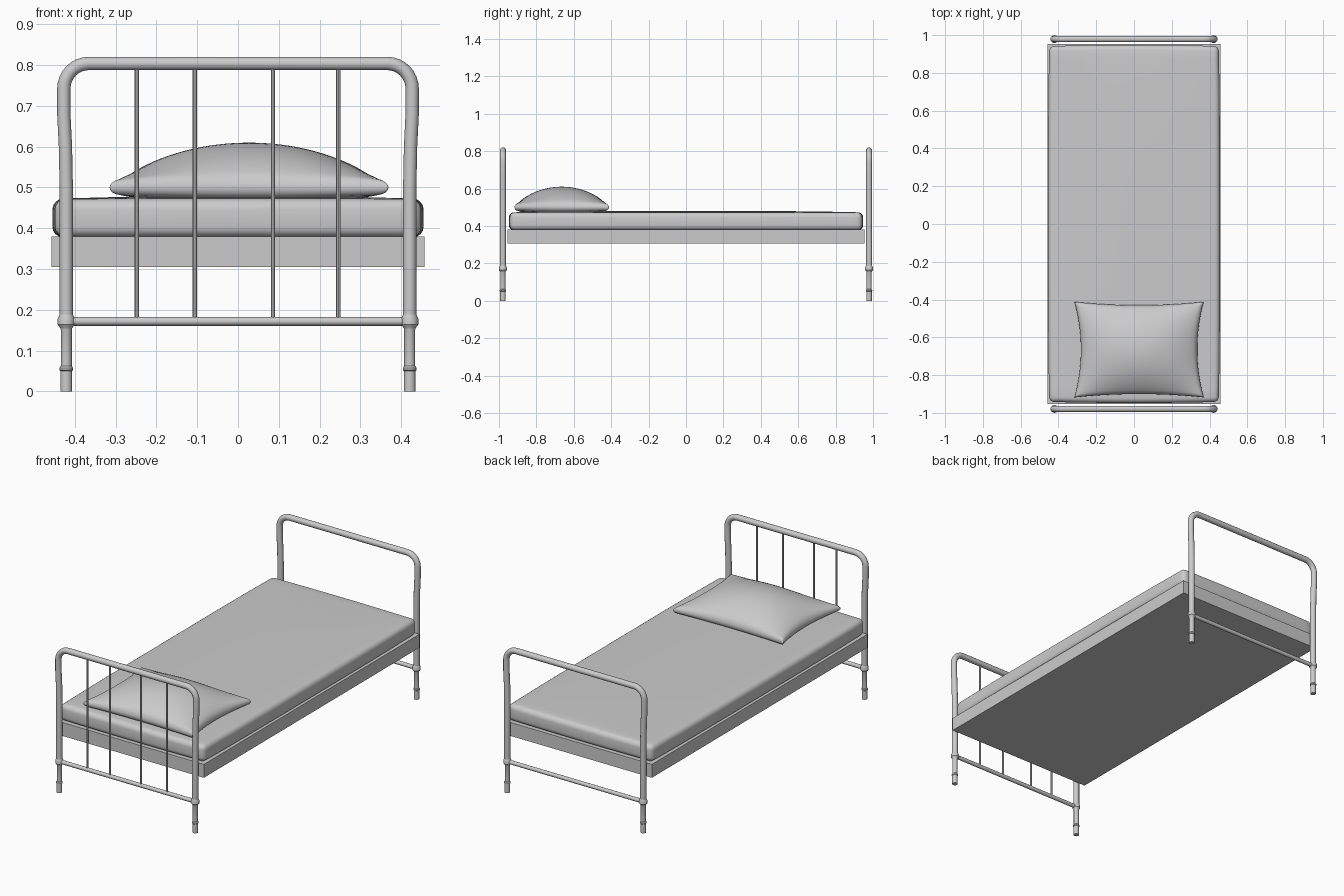
import bpy, bmesh
from math import sin, cos, pi, sqrt

if "Cube" in bpy.data.objects:
    bpy.data.objects.remove(bpy.data.objects["Cube"])

END_Y = 0.979      # centre line of the tube frames
POST_X = 0.421


def finish(name, bm, angle=0.7):
    bmesh.ops.recalc_face_normals(bm, faces=bm.faces)
    me = bpy.data.meshes.new(name)
    bm.to_mesh(me)
    bm.free()
    ob = bpy.data.objects.new(name, me)
    bpy.context.collection.objects.link(ob)
    select(ob)
    bpy.ops.object.shade_smooth_by_angle(angle=angle)
    return ob


def select(ob):
    bpy.ops.object.select_all(action='DESELECT')
    ob.select_set(True)
    bpy.context.view_layer.objects.active = ob


def tube(name, pts, radius, res=4):
    cu = bpy.data.curves.new(name, 'CURVE')
    cu.dimensions = '3D'
    cu.bevel_depth = radius
    cu.bevel_resolution = res
    cu.use_fill_caps = True
    sp = cu.splines.new('POLY')
    sp.points.add(len(pts) - 1)
    for p, co in zip(sp.points, pts):
        p.co = (*co, 1)
    ob = bpy.data.objects.new(name, cu)
    bpy.context.collection.objects.link(ob)
    select(ob)
    bpy.ops.object.convert(target='MESH')
    bpy.ops.object.shade_smooth_by_angle(angle=0.7)
    return bpy.context.object


def lathe(name, profile, x, y, n=16):
    bm = bmesh.new()
    rings = [[bm.verts.new((x + r * cos(2 * pi * i / n), y + r * sin(2 * pi * i / n), z))
              for i in range(n)] for r, z in profile]
    for a, b in zip(rings, rings[1:]):
        for i in range(n):
            j = (i + 1) % n
            bm.faces.new((a[i], a[j], b[j], b[i]))
    bm.faces.new(rings[0])
    bm.faces.new(rings[-1])
    return finish(name, bm, 0.5)


# Bent tube hoops, with a slight outward flare before the rounded corners
half = [(POST_X, 0.18), (POST_X, 0.5), (POST_X + 0.002, 0.6), (POST_X + 0.006, 0.68)]
half += [(0.366 + 0.061 * cos(a), 0.742 + 0.062 * sin(a)) for a in [i * pi / 16 for i in range(9)]]
outline = half + [(-x, z) for x, z in reversed(half)]

# Turned leg: foot, ring, shaft, collar
leg = [(0.0145, 0), (0.0145, 0.05), (0.017, 0.052), (0.017, 0.058), (0.0135, 0.062),
       (0.0135, 0.152), (0.015, 0.156), (0.021, 0.164), (0.021, 0.178), (0.016, 0.189)]

for end, y in (("head", -END_Y), ("foot", END_Y)):
    tube(end + "_hoop", [(x, y, z) for x, z in outline], 0.0163)
    tube(end + "_lower_rail", [(-POST_X, y, 0.172), (POST_X, y, 0.172)], 0.011)
    for side, x in (("left", -POST_X), ("right", POST_X)):
        lathe(f"{end}_{side}_leg", leg, x, y)

# Thin spindles at the pillow end only
for i, x in enumerate((-0.248, -0.106, 0.086, 0.246)):
    tube(f"head_spindle_{i + 1}", [(x, -END_Y, 0.172), (x, -END_Y, 0.80)], 0.0052, 2)

# Box base
bm = bmesh.new()
bmesh.ops.create_cube(bm, size=1)
for v in bm.verts:
    v.co = (v.co.x * 0.914, v.co.y * 1.908, 0.3425 + v.co.z * 0.075)
finish("box_base", bm)


def cushion(name, n, shape):
    """Closed cushion from a top and a bottom grid welded at the rim."""
    bm = bmesh.new()
    t = [sin(pi / 2 * (2 * i / n - 1)) for i in range(n + 1)]
    for top in (True, False):
        g = [[bm.verts.new(shape(u, v, top)) for v in t] for u in t]
        for i in range(n):
            for j in range(n):
                bm.faces.new((g[i][j], g[i + 1][j], g[i + 1][j + 1], g[i][j + 1]))
    bmesh.ops.remove_doubles(bm, verts=bm.verts, dist=1e-5)
    return finish(name, bm, 1.2)


# Mattress: bevelled slab with gently bulging sides and a crowned top
bm = bmesh.new()
bmesh.ops.create_cube(bm, size=1)
for v in bm.verts:
    v.co = (v.co.x * 0.91, v.co.y * 1.895, v.co.z * 0.094)
bmesh.ops.bevel(bm, geom=bm.edges[:], offset=0.026, segments=4, profile=0.5, affect='EDGES')
for axis, span in ((0, 0.40), (1, 0.88)):
    for k in range(-5, 6):
        no = [0, 0, 0]
        no[axis] = 1
        co = [span * c * k / 5 for c in no]
        bmesh.ops.bisect_plane(bm, geom=bm.verts[:] + bm.edges[:] + bm.faces[:],
                               plane_co=co, plane_no=no)
for v in bm.verts:
    x, y, z = v.co
    u, w = x / 0.455, y / 0.9475
    crown = 0.008 * (1 - u * u) * (1 - w ** 4) if z > 0.04 else 0
    v.co = (x * (1 - 0.015 * w ** 4), y * (1 - 0.006 * u * u), z + 0.425 + crown)
finish("mattress", bm, 1.0)


# Pillow: pinched sides, pointed corners, domed top
def pillow(u, v, top):
    m = max(abs(u), abs(v))
    k = max(0, (m - 0.94) / 0.06)
    rim = sqrt(max(0, 1 - k * k))
    h = max(0, (1 - u * u) * (1 - v * v)) ** 0.8
    z = 0.500 + rim * 0.017 + 0.093 * h if top else 0.500 - rim * 0.017 - 0.018 * min(1, h * 2)
    return (0.027 + u * (0.342 - 0.034 * (1 - v * v)),
            -0.665 + v * (0.253 - 0.018 * (1 - u * u)), z)


cushion("pillow", 36, pillow)
